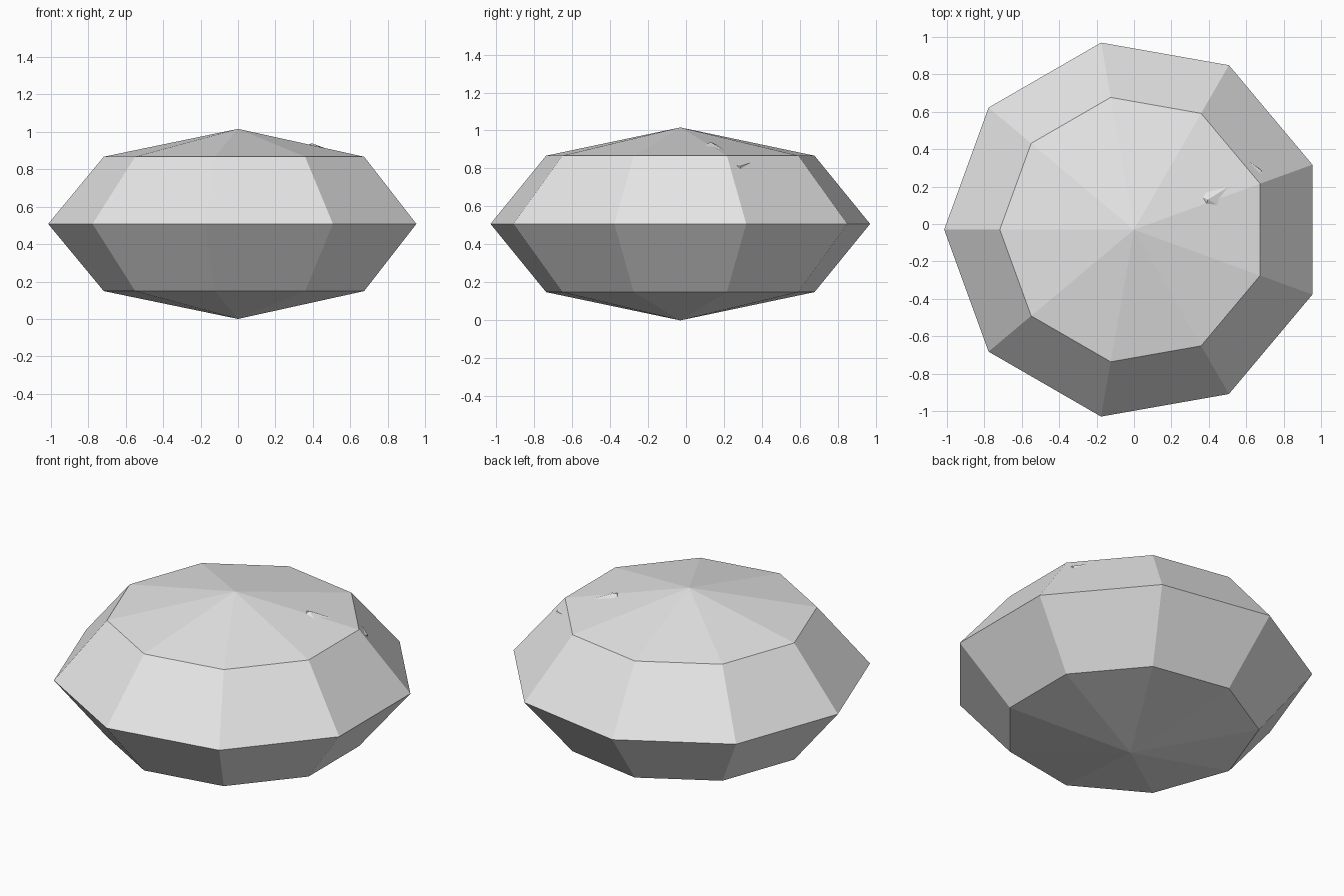
import bpy
import bmesh
from mathutils import Vector, Matrix
from math import pi

cube = bpy.data.objects.get("Cube")
if cube:
    bpy.data.objects.remove(cube, do_unlink=True)

# Single stone colour
stone = bpy.data.materials.new("light_grey")
stone.use_nodes = True
grey = (0.8, 0.8, 0.8, 1.0)
stone.diffuse_color = grey
stone.node_tree.nodes["Principled BSDF"].inputs["Base Color"].default_value = grey

CENTRE = Vector((0, -0.03, 0.508))
RADIUS = 1.015


def add_object(name, bm):
    bmesh.ops.recalc_face_normals(bm, faces=bm.faces[:])
    mesh = bpy.data.meshes.new(name)
    bm.to_mesh(mesh)
    bm.free()
    mesh.materials.append(stone)
    obj = bpy.data.objects.new(name, mesh)
    bpy.context.collection.objects.link(obj)
    return obj


def chip(name, base, tip):
    """Low pyramid with its base sunk slightly into the stone."""
    bm = bmesh.new()
    ring = [bm.verts.new(p) for p in base]
    top = bm.verts.new(tip)
    bm.faces.new(ring)
    for a, b in zip(ring, ring[1:] + ring[:1]):
        bm.faces.new((a, b, top))
    return add_object(name, bm)


# Flattened nine-sided body with one corner pointing straight back
bm = bmesh.new()
bmesh.ops.create_uvsphere(bm, u_segments=9, v_segments=4, radius=1)
back = max(bm.verts, key=lambda v: v.co.x)
bmesh.ops.rotate(bm, verts=bm.verts[:], matrix=Matrix.Rotation(pi / 2, 3, 'Z'))
bmesh.ops.scale(bm, verts=bm.verts[:], vec=(RADIUS, RADIUS, CENTRE.z))
bmesh.ops.translate(bm, verts=bm.verts[:], vec=CENTRE)
add_object("stone_body", bm)

# Chip sticking out of the upper side facet
chip("side_chip",
     [(0.58, 0.36, 0.837), (0.61, 0.25, 0.862), (0.684, 0.187, 0.832), (0.682, 0.295, 0.763)],
     (0.684, 0.285, 0.812))

# Shallow chip on the crown
chip("crown_chip",
     [(0.38, 0.187, 0.915), (0.545, 0.225, 0.883), (0.46, 0.096, 0.912),
      (0.385, 0.10, 0.927), (0.364, 0.144, 0.927)],
     (0.395, 0.13, 0.939))
